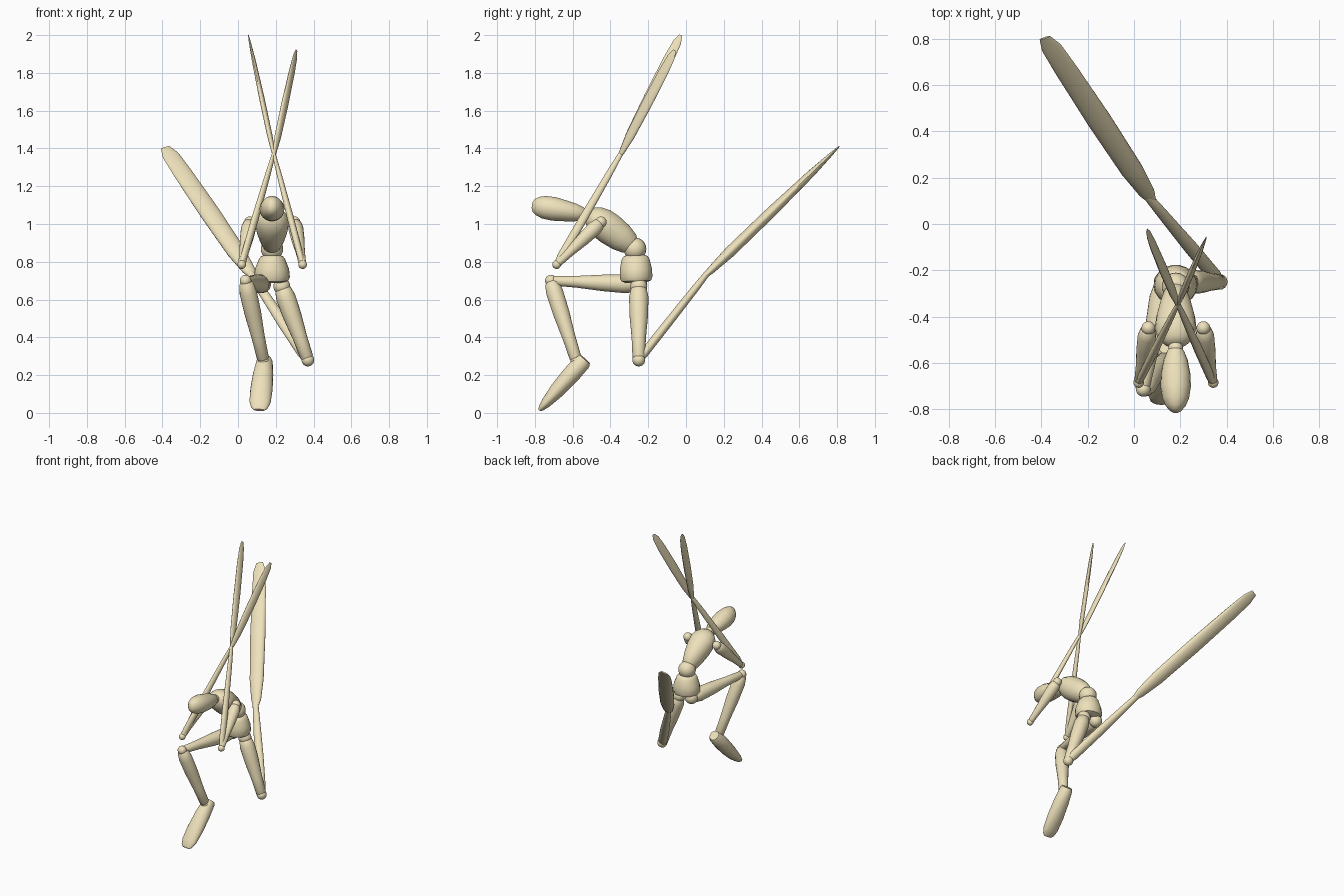
import bpy, bmesh, math
from mathutils import Vector

if "Cube" in bpy.data.objects:
    bpy.data.objects.remove(bpy.data.objects["Cube"])


def loft(name, a, b, profile, hint=(1, 0, 0), segs=18):
    """Elliptical sections along a->b; profile rows: (t, half width along hint, half depth)."""
    a, b = Vector(a), Vector(b)
    d = (b - a).normalized()
    u = Vector(hint)
    u = (u - d * u.dot(d)).normalized()
    v = d.cross(u)
    bm = bmesh.new()
    rings = []
    for t, w, h in profile:
        c = a.lerp(b, t)
        rings.append([bm.verts.new(c + u * w * math.cos(2 * math.pi * i / segs)
                                   + v * h * math.sin(2 * math.pi * i / segs))
                      for i in range(segs)])
    for r, s in zip(rings, rings[1:]):
        for i in range(segs):
            j = (i + 1) % segs
            bm.faces.new((r[i], r[j], s[j], s[i]))
    bm.faces.new(rings[0][::-1])
    bm.faces.new(rings[-1])
    bmesh.ops.recalc_face_normals(bm, faces=bm.faces)
    return finish(name, bm)


def ball(name, c, r):
    bm = bmesh.new()
    bmesh.ops.create_uvsphere(bm, u_segments=18, v_segments=12, radius=r)
    bmesh.ops.translate(bm, verts=bm.verts, vec=c)
    return finish(name, bm)


def finish(name, bm):
    me = bpy.data.meshes.new(name)
    bm.to_mesh(me)
    bm.free()
    ob = bpy.data.objects.new(name, me)
    bpy.context.collection.objects.link(ob)
    me.materials.append(wood)
    bpy.ops.object.select_all(action='DESELECT')
    ob.select_set(True)
    bpy.context.view_layer.objects.active = ob
    bpy.ops.object.shade_smooth_by_angle(angle=math.radians(40))
    return ob


def round_limb(r0, r1):
    """Turned wooden limb, tapering from r0 to r1 with rounded ends."""
    m = r0 * 0.6 + r1 * 0.4
    return [(0.0, r0 * .5, r0 * .5), (.04, r0 * .82, r0 * .82), (.15, r0, r0),
            (.4, m * 1.1, m * 1.1), (.7, m * .4 + r1 * .6, m * .4 + r1 * .6),
            (.96, r1, r1), (1, r1 * .7, r1 * .7)]


def blade(w, h):
    """Flat hand or foot shape, narrow at the joint and wedge-tipped."""
    return [(0, w * .2, h * .3), (.06, w * .5, h * .7), (.2, w * .85, h),
            (.5, w, h), (.8, w * .95, h * .7), (.94, w * .75, h * .35), (1, w * .3, h * .1)]


wood = bpy.data.materials.new("wood")
wood.diffuse_color = (0.86, 0.76, 0.5, 1)
wood.use_nodes = True
wood.node_tree.nodes["Principled BSDF"].inputs["Base Color"].default_value = wood.diffuse_color

# Torso
CX = 0.18
loft("pelvis", (CX, -.263, .69), (CX, -.268, .835),
     [(0, .06, .055), (.06, .085, .08), (.2, .095, .088), (.5, .09, .086),
      (.85, .07, .075), (.96, .058, .065), (1, .04, .05)])
ball("waist_ball", (CX, -.27, .868), .06)
loft("chest", (CX, -.285, .885), (CX, -.52, 1.06),
     [(0, .04, .045), (.06, .052, .06), (.25, .068, .077), (.5, .084, .085),
      (.7, .09, .082), (.85, .08, .067), (.95, .055, .045), (1, .03, .025)])
ball("neck_ball", (CX, -.535, 1.05), .032)
loft("head", (CX, -.53, 1.05), (CX, -.815, 1.10),
     [(0, .02, .022), (.06, .036, .036), (.2, .052, .048), (.4, .063, .057),
      (.6, .066, .064), (.78, .058, .061), (.9, .043, .05), (.97, .025, .035), (1, .01, .015)])

# Arms with long stretched forearms and hands crossing over the head
arms = [("left", (.062, -.45, 1.01), (.02, -.685, .785), (.195, -.335, 1.39), (.31, -.06, 1.92), (.5, 1, 0)),
        ("right", (.30, -.45, 1.01), (.342, -.685, .785), (.185, -.335, 1.39), (.055, -.028, 2.0), (.1, 1, 0))]
for side, shoulder, elbow, wrist, tip, hint in arms:
    ball(side + "_shoulder_ball", shoulder, .03)
    loft(side + "_upper_arm", shoulder, elbow, round_limb(.04, .02))
    ball(side + "_elbow_ball", elbow, .023)
    loft(side + "_forearm", elbow, wrist,
         [(0, .015, .012), (.08, .023, .017), (.4, .023, .018), (.8, .018, .013),
          (.97, .013, .009), (1, .008, .006)], hint)
    start = Vector(wrist) - (Vector(tip) - Vector(wrist)) * .08
    loft(side + "_hand", start, tip, blade(.03, .014), hint)

# Bent leg standing on its toes
hip, knee, ankle = (.13, -.25, .68), (.04, -.715, .70), (.135, -.58, .275)
ball("left_hip_ball", hip, .045)
loft("left_thigh", hip, knee, round_limb(.05, .026))
ball("left_knee_ball", knee, .031)
loft("left_shin", knee, ankle, round_limb(.046, .032))
ball("left_ankle_ball", ankle, .031)
loft("left_foot", (.142, -.535, .285), (.112, -.775, .015),
     [(0, .035, .035), (.05, .043, .046), (.3, .054, .048), (.6, .059, .042),
      (.85, .056, .028), (.96, .043, .017), (1, .028, .008)])

# Kneeling leg with shin and foot stretched far behind
hip, knee, ankle = (.232, -.25, .67), (.37, -.25, .28), (.055, .125, .755)
ball("right_hip_ball", hip, .045)
loft("right_thigh", hip, knee, round_limb(.052, .034))
ball("right_knee_ball", knee, .034)
loft("right_shin", knee, ankle,
     [(0, .02, .02), (.08, .032, .024), (.4, .032, .023), (.8, .024, .02),
      (.97, .02, .016), (1, .014, .012)])
loft("right_foot", (.085, .09, .715), (-.385, .805, 1.405),
     [(0, .012, .01), (.06, .035, .02), (.2, .05, .03), (.5, .055, .029),
      (.8, .051, .02), (.94, .045, .01), (1, .025, .004)])
